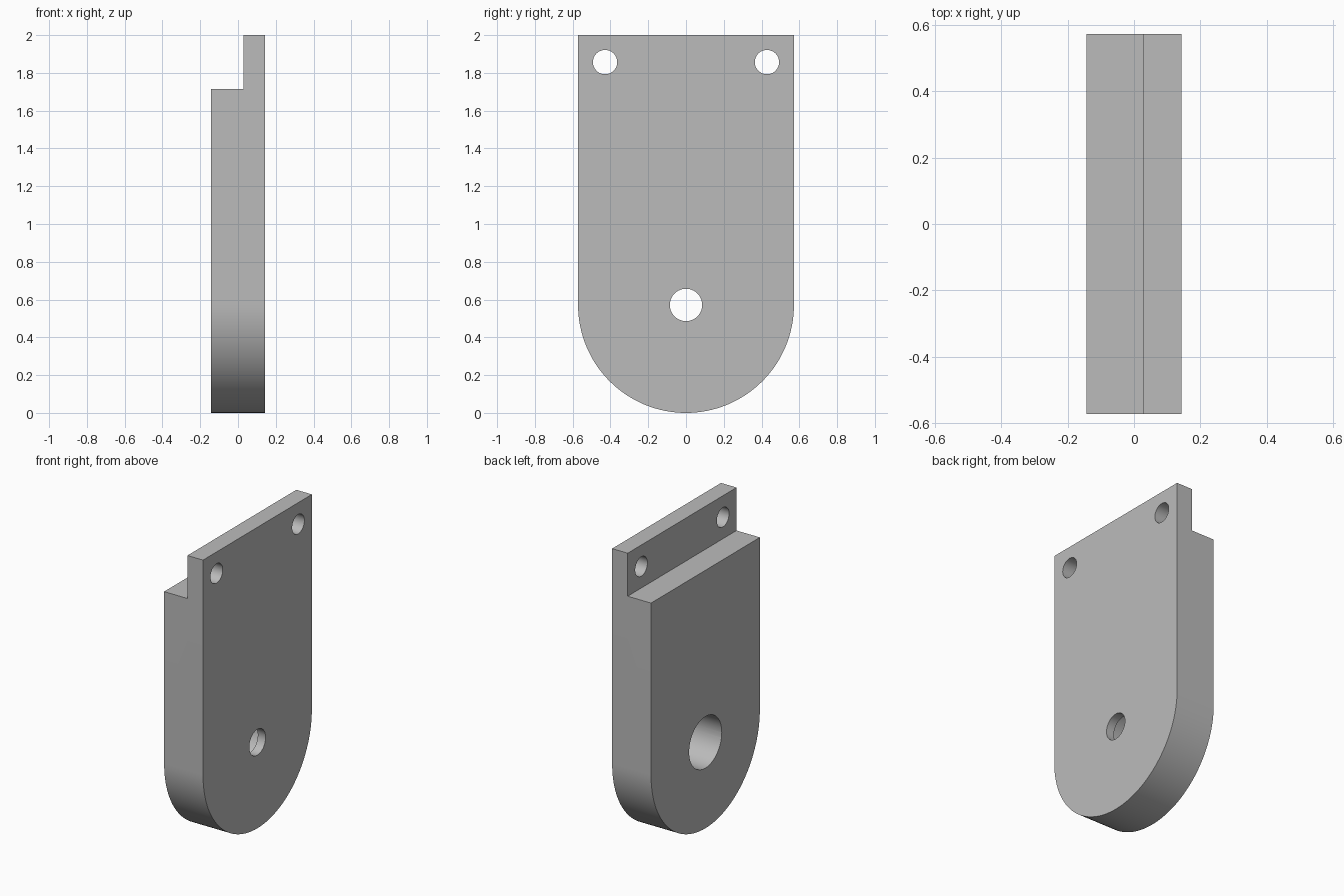
import bpy, bmesh, math
from mathutils import Matrix

cube = bpy.data.objects.get("Cube")
if cube:
    bpy.data.objects.remove(cube, do_unlink=True)

UNIT = 2 / 70            # the plate is 70 modules tall
RADIUS = 20 * UNIT
HALF = 5 * UNIT          # half the thickness
TOP = 70 * UNIT

grey = bpy.data.materials.new("plain grey")
grey.use_nodes = True
colour = (0.5, 0.5, 0.5, 1)
grey.diffuse_color = colour
grey.node_tree.nodes["Principled BSDF"].inputs["Base Color"].default_value = colour


def make_object(name, bm):
    bmesh.ops.recalc_face_normals(bm, faces=bm.faces)
    mesh = bpy.data.meshes.new(name)
    bm.to_mesh(mesh)
    bm.free()
    mesh.materials.append(grey)
    obj = bpy.data.objects.new(name, mesh)
    bpy.context.collection.objects.link(obj)
    return obj


def cylinder_cutter(name, radius, y, z, x0, x1):
    bm = bmesh.new()
    place = Matrix.Translation(((x0 + x1) / 2, y, z)) @ Matrix.Rotation(math.pi / 2, 4, "Y")
    bmesh.ops.create_cone(bm, cap_ends=True, segments=64, radius1=radius,
                          radius2=radius, depth=x1 - x0, matrix=place)
    return make_object(name, bm)


# Plate: square top, half-round bottom, extruded through its thickness
bm = bmesh.new()
steps = 64
outline = [(RADIUS, TOP), (-RADIUS, TOP)]
for i in range(steps + 1):
    a = math.pi + math.pi * i / steps
    outline.append((RADIUS * math.cos(a), RADIUS + RADIUS * math.sin(a)))
face = bm.faces.new([bm.verts.new((-HALF, y, z)) for y, z in outline])
side = bmesh.ops.extrude_face_region(bm, geom=[face])["geom"]
bmesh.ops.translate(bm, vec=(2 * HALF, 0, 0),
                    verts=[g for g in side if isinstance(g, bmesh.types.BMVert)])
plate = make_object("mounting_plate", bm)

# Step: a box removes the left-over thickness behind the top flange
bm = bmesh.new()
depth, height = 6 * UNIT, 10 * UNIT
bmesh.ops.create_cube(bm, size=1, matrix=Matrix.Translation((-HALF, 0, TOP))
                      @ Matrix.Diagonal((2 * depth, 3, 2 * height, 1)))
cutters = [make_object("step_cutter", bm)]

# Holes: two in the flange, one pivot hole with a wide counterbore
for sign, label in ((1, "back"), (-1, "front")):
    cutters.append(cylinder_cutter(label + "_flange_hole_cutter", 2.25 * UNIT,
                                   sign * 15 * UNIT, 65 * UNIT, -1, 1))
cutters.append(cylinder_cutter("pivot_hole_cutter", 3 * UNIT, 0, RADIUS, -1, 1))
cutters.append(cylinder_cutter("counterbore_cutter", 6 * UNIT, 0, RADIUS,
                               -1, HALF - 2 * UNIT))

bpy.ops.object.select_all(action="DESELECT")
plate.select_set(True)
bpy.context.view_layer.objects.active = plate
for cutter in cutters:
    mod = plate.modifiers.new(cutter.name, "BOOLEAN")
    mod.operation = "DIFFERENCE"
    mod.solver = "EXACT"
    mod.object = cutter
    bpy.ops.object.modifier_apply(modifier=mod.name)
    bpy.data.objects.remove(cutter, do_unlink=True)

bpy.ops.object.shade_smooth_by_angle(angle=math.radians(30))
